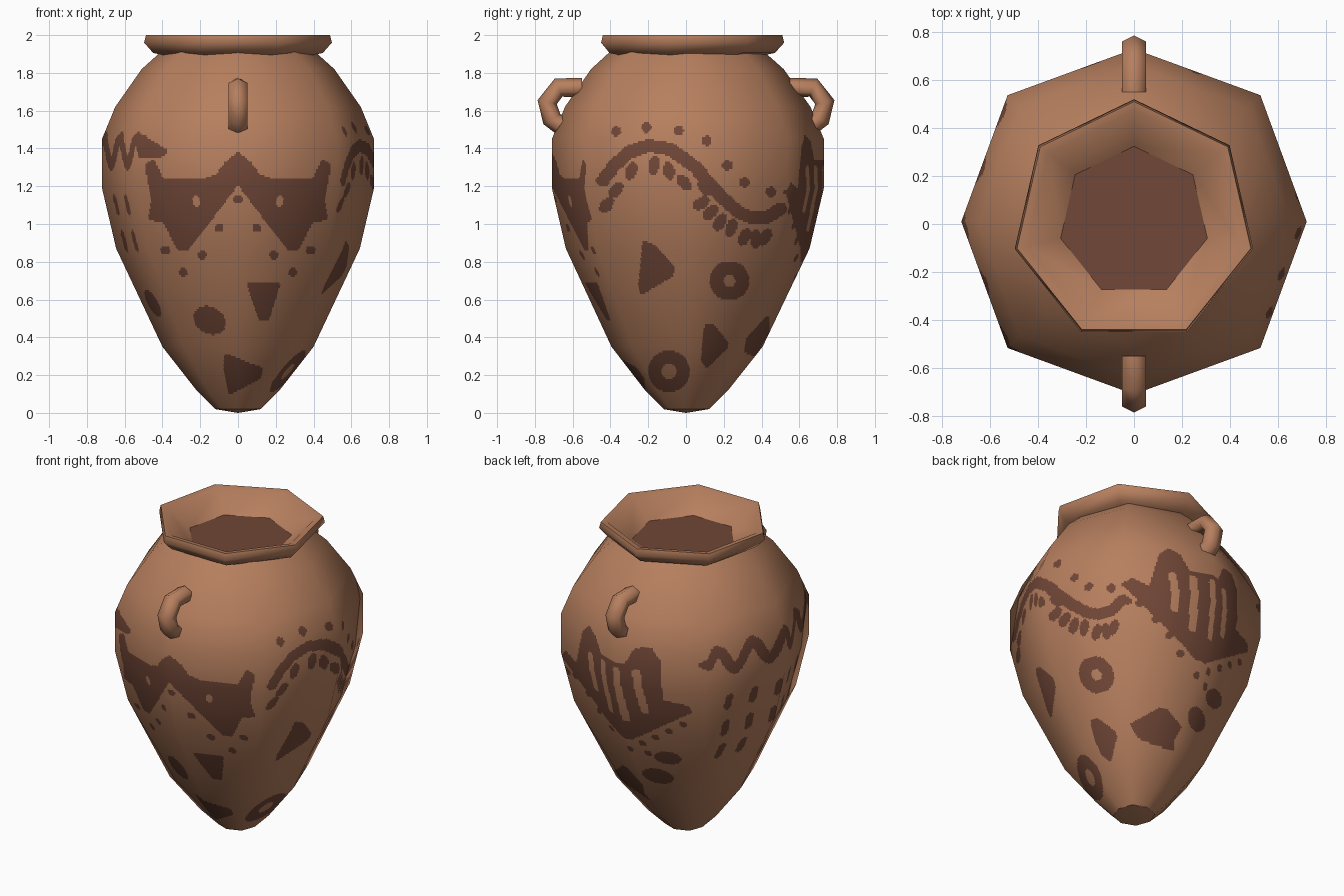
import bpy, bmesh, math
from mathutils import Vector

if "Cube" in bpy.data.objects:
    bpy.data.objects.remove(bpy.data.objects["Cube"])


def material(name, rgb):
    m = bpy.data.materials.new(name)
    m.diffuse_color = (*rgb, 1)
    m.use_nodes = True
    m.node_tree.nodes["Principled BSDF"].inputs["Base Color"].default_value = m.diffuse_color
    return m


CLAY = material("terracotta", (0.47, 0.212, 0.112))
PAINT = material("dark_brown_paint", (0.165, 0.063, 0.038))


def add_mesh(name, verts, faces, mats, sharp=None):
    me = bpy.data.meshes.new(name)
    me.from_pydata(verts, [], faces)
    for m in mats:
        me.materials.append(m)
    me.shade_smooth()
    if sharp:
        bm = bmesh.new()
        bm.from_mesh(me)
        bmesh.ops.recalc_face_normals(bm, faces=bm.faces)
        bm.to_mesh(me)
        bm.free()
        me.set_sharp_from_angle(angle=math.radians(sharp))
    ob = bpy.data.objects.new(name, me)
    bpy.context.collection.objects.link(ob)
    return ob


# ---- painted shapes in (u, z): u runs to the right when facing that side ----
def blob(u, z, rx, ry=None, tilt=0, on=True):
    ry = ry or rx
    c, s, m = math.cos(math.radians(tilt)), math.sin(math.radians(tilt)), max(rx, ry)
    def inside(a, b):
        a, b = a - u, b - z
        return ((a * c + b * s) / rx) ** 2 + ((b * c - a * s) / ry) ** 2 < 1
    return (u - m, u + m, z - m, z + m, inside, on)


def near(pts, a, b, w):
    for (x0, y0), (x1, y1) in zip(pts, pts[1:]):
        dx, dy = x1 - x0, y1 - y0
        t = max(0, min(1, ((a - x0) * dx + (b - y0) * dy) / (dx * dx + dy * dy)))
        if (a - x0 - t * dx) ** 2 + (b - y0 - t * dy) ** 2 < w * w:
            return True
    return False


def box(pts, w):
    us, zs = [p[0] for p in pts], [p[1] for p in pts]
    return (min(us) - w, max(us) + w, min(zs) - w, max(zs) + w)


def stroke(pts, w, on=True):
    return (*box(pts, w), lambda a, b: near(pts, a, b, w), on)


def poly(pts, w=0.012):
    loop = pts + pts[:1]        # outline grown by w gives rounded corners
    def inside(a, b):
        odd = False
        for (x0, y0), (x1, y1) in zip(loop, loop[1:]):
            if (y0 > b) != (y1 > b) and a < x0 + (b - y0) * (x1 - x0) / (y1 - y0):
                odd = not odd
        return odd or near(loop, a, b, w)
    return (*box(pts, w), inside, True)


def dots(pts, r):
    return [blob(u, z, r) for u, z in pts]


def ring(u, z, r, hole):
    return [blob(u, z, r), blob(u, z, hole, on=False)]


# Front: zigzag crown with dots, blobs below
half = [(0, 1.365), (0.06, 1.32), (0.11, 1.25), (0.2, 1.225), (0.40, 1.225), (0.45, 1.33),
        (0.48, 1.31), (0.45, 1.13), (0.46, 1.03), (0.39, 1.02), (0.31, 0.87), (0.27, 0.87), (0, 1.225)]
front = [poly(half), poly([(-u, z) for u, z in half])]
front += [blob(s * 0.22, 1.12, 0.02, 0.028, on=False) for s in (1, -1)]
front += dots([(0, 1.13)] + [(s * u, z) for s in (1, -1) for u, z in
              ((0.10, 0.98), (0.19, 0.835), (0.29, 0.745), (0.385, 0.86), (0.45, 1.04))], 0.024)
front += [blob(-0.15, 0.49, 0.09, 0.07, -30),
          poly([(0.06, 0.675), (0.21, 0.675), (0.155, 0.5), (0.12, 0.5)]),
          poly([(-0.06, 0.30), (0.12, 0.23), (0.11, 0.19), (-0.04, 0.11), (-0.065, 0.24)])]

# Right: long wave with dots above and drops below, rings and triangles
right = [stroke([(-0.44, 1.23), (-0.38, 1.31), (-0.3, 1.38), (-0.2, 1.415), (-0.08, 1.395), (0.05, 1.3),
                 (0.18, 1.15), (0.28, 1.06), (0.36, 1.03), (0.44, 1.04), (0.5, 1.08)], 0.035)]
right += dots([(-0.37, 1.49), (-0.21, 1.51), (-0.04, 1.495), (0.11, 1.44), (0.22, 1.31),
               (0.31, 1.22), (0.45, 1.17)], 0.027)
right += [blob(u, z, 0.03, 0.05, t) for u, z, t in
          ((-0.42, 1.10, -40), (-0.37, 1.18, -40), (-0.29, 1.28, -20), (-0.17, 1.31, -10), (-0.09, 1.28, 10),
           (-0.01, 1.22, 40), (0.10, 1.19, 40), (0.08, 1.11, -60), (0.13, 1.06, -50), (0.18, 1.01, -30),
           (0.24, 0.98, -20), (0.31, 0.93, -30), (0.37, 0.92, 0), (0.42, 0.93, -30))]
right += ring(0.23, 0.70, 0.105, 0.032) + ring(-0.09, 0.22, 0.11, 0.04)
right += [poly([(-0.22, 0.90), (-0.17, 0.88), (-0.07, 0.77), (-0.08, 0.73), (-0.23, 0.64), (-0.24, 0.68)]),
          poly([(0.11, 0.46), (0.14, 0.46), (0.21, 0.37), (0.21, 0.35), (0.11, 0.25), (0.09, 0.28)]),
          poly([(0.43, 0.50), (0.33, 0.39), (0.32, 0.33), (0.36, 0.31), (0.43, 0.43)])]

# Back: bowl-shaped comb with slits
back = [poly([(-0.52, 1.17), (-0.48, 1.21), (-0.37, 1.17), (-0.31, 1.41), (-0.26, 1.46), (-0.2, 1.43),
              (-0.15, 1.33), (0.06, 1.33), (0.12, 1.44), (0.2, 1.45), (0.25, 1.38), (0.26, 1.11),
              (0.40, 1.09), (0.41, 1.06), (0.03, 0.81), (-0.03, 0.81)])]
back += [stroke([(a, 1.29), (a + 0.03, z)], 0.024, False)
         for a, z in ((-0.24, 1.08), (-0.12, 0.98), (0.0, 0.96), (0.12, 1.03))]
back += dots([(0.09, 0.78), (0.18, 0.84), (0.27, 0.90), (0.36, 0.96), (-0.13, 0.82), (-0.22, 0.91),
              (-0.31, 0.99), (-0.42, 1.07), (0.0, 0.72), (0.1, 0.7)], 0.022)
back += [blob(0.21, 0.68, 0.08, 0.05, 10), blob(0.11, 0.52, 0.09, 0.06)]

# Left: squiggle over columns of dashes
wave = [(-0.52 + i * 0.02, 1.385 + 0.07 * math.sin(i * 0.02 * math.tau / 0.235)) for i in range(54)]
left = [stroke(wave, 0.034)]
for k, (z, f) in enumerate(((1.1, 1), (0.91, 0.95), (0.73, 0.85))):
    for u in (-0.37, -0.2, -0.03, 0.14, 0.3)[:5 if k < 2 else 2]:
        left.append(stroke([(u * f, z - 0.03), (u * f, z + 0.03)], 0.026))
left.append(blob(0.15, 0.58, 0.08, 0.07))


def painted(x, y, z):
    hit = False
    for u, depth, shapes in ((x, -y, front), (y, x, right), (-x, y, back), (-y, -x, left)):
        if depth > 0.0:
            for u0, u1, z0, z1, inside, on in shapes:
                if u0 < u < u1 and z0 < z < z1 and hit != on and inside(u, z):
                    hit = on
    return hit


# ---- body: eight-sided lathe, finely gridded so the paint can be set per face ----
PROFILE = [(0.12, 0.02), (0.22, 0.12), (0.40, 0.35), (0.645, 0.87), (0.72, 1.19),
           (0.72, 1.45), (0.65, 1.62), (0.51, 1.82), (0.41, 1.91)]
SUB = 56
COLS = 8 * SUB
corners = [Vector((math.cos(k * math.pi / 4), math.sin(k * math.pi / 4), 0)) * (1.035 if k % 2 else 1)
           for k in range(9)]
dirs = [corners[c // SUB].lerp(corners[c // SUB + 1], c % SUB / SUB) for c in range(COLS)]

seg = [Vector((z1 - z0, r0 - r1)).normalized() for (r0, z0), (r1, z1) in zip(PROFILE, PROFILE[1:])]
ring_n = [seg[0]] + [(a + b).normalized() for a, b in zip(seg, seg[1:])] + [seg[-1]]
rows = []
for i, ((r0, z0), (r1, z1)) in enumerate(zip(PROFILE, PROFILE[1:])):
    n = max(1, round((z1 - z0) / 0.01)) if z0 < 1.6 else 1
    for k in range(n):
        t = k / n
        rows.append((r0 + (r1 - r0) * t, z0 + (z1 - z0) * t, ring_n[i].lerp(ring_n[i + 1], t)))
rows.append((*PROFILE[-1], ring_n[-1]))

verts, normals, faces, mats = [], [], [], []
for r, z, n in rows:
    for d in dirs:
        verts.append((d.x * r, d.y * r + 0.01 * r / 0.72, z))
        normals.append(Vector((d.x * n.x, d.y * n.x, n.y)).normalized())
for j in range(len(rows) - 1):
    for c in range(COLS):
        e = (c + 1) % COLS
        f = (j * COLS + c, j * COLS + e, (j + 1) * COLS + e, (j + 1) * COLS + c)
        faces.append(f)
        a, b = verts[f[0]], verts[f[2]]
        mats.append(int(painted((a[0] + b[0]) / 2, (a[1] + b[1]) / 2, (a[2] + b[2]) / 2)))
body = add_mesh("pot_body", verts, faces, [CLAY, PAINT])
body.data.polygons.foreach_set("material_index", mats)
body.data.normals_split_custom_set_from_vertices(normals)


def lathe(name, profile, sides, start, mat, sharp):
    v = [(r * math.cos(start + k * math.tau / sides), r * math.sin(start + k * math.tau / sides) + 0.01, z)
         for r, z in profile for k in range(sides)]
    f = [(j * sides + k, j * sides + (k + 1) % sides, (j + 1) * sides + (k + 1) % sides, (j + 1) * sides + k)
         for j in range(len(profile) - 1) for k in range(sides)]
    return add_mesh(name, v, f, [mat], sharp)


# Shallow base under the body
add_mesh("pot_base", [tuple(corners[k] * 0.12 + Vector((0, 0, 0.02))) for k in range(8)] + [(0, 0, 0)],
         [((k + 1) % 8, k, 8) for k in range(8)], [CLAY])

# Seven-sided rim flaring out of a funnel neck
lathe("pot_rim", [(0.38, 1.89), (0.46, 1.905), (0.51, 1.96), (0.50, 2.0), (0.46, 1.995), (0.31, 1.88)],
      7, math.pi / 2, CLAY, 80)

# Dark inside surface at the bottom of the neck
add_mesh("pot_inside", [(0.325 * math.cos(math.pi / 2 + k * math.tau / 7),
                         0.325 * math.sin(math.pi / 2 + k * math.tau / 7) + 0.01, 1.883) for k in range(7)],
         [tuple(range(7))], [PAINT])

# Six-sided tube handles at front and back
path = [Vector(p) for p in ((0.55, 1.722), (0.675, 1.722), (0.735, 1.645), (0.71, 1.555), (0.665, 1.525))]
for name, side in (("front_handle", -1), ("back_handle", 1)):
    v = []
    for i, p in enumerate(path):
        t = (path[min(i + 1, 4)] - path[max(i - 1, 0)]).normalized()
        out = Vector((-t.y, t.x))
        for k in range(6):
            a = k * math.tau / 6
            q = p + out * 0.052 * math.cos(a)
            v.append((0.058 * math.sin(a), side * q.x, q.y))
    f = [(i * 6 + k, i * 6 + (k + 1) % 6, i * 6 + 6 + (k + 1) % 6, i * 6 + 6 + k)
         for i in range(4) for k in range(6)]
    add_mesh(name, v, f + [tuple(range(6)), tuple(range(24, 30))], [CLAY], 70)
